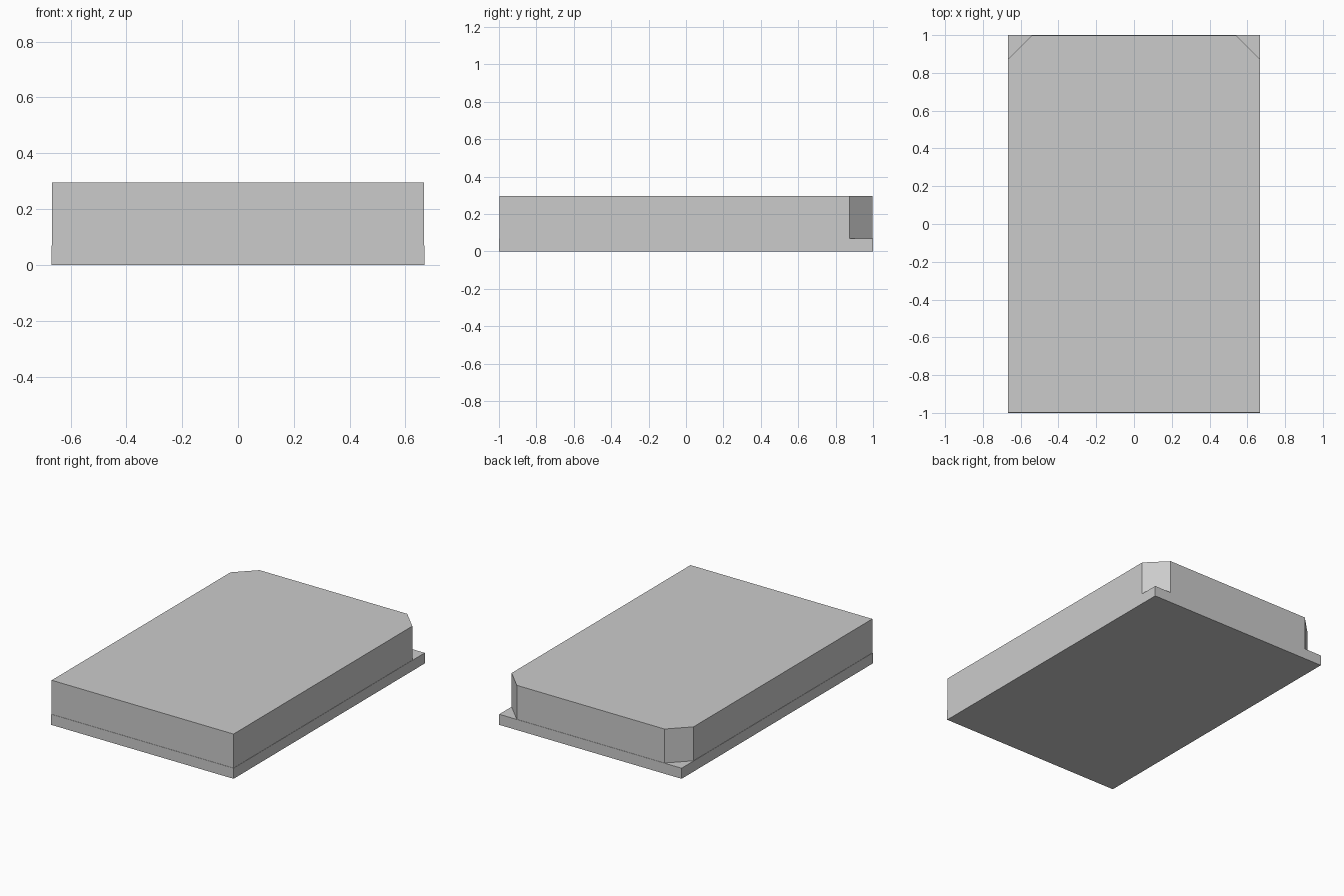
import bpy, bmesh

if "Cube" in bpy.data.objects:
    bpy.data.objects.remove(bpy.data.objects["Cube"])


def prism(name, outline, z0, z1):
    """Extrude a flat outline from z0 up to z1."""
    bm = bmesh.new()
    face = bm.faces.new([bm.verts.new((x, y, z0)) for x, y in outline])
    top = bmesh.ops.extrude_face_region(bm, geom=[face])["geom"]
    verts = [g for g in top if isinstance(g, bmesh.types.BMVert)]
    bmesh.ops.translate(bm, verts=verts, vec=(0, 0, z1 - z0))
    bmesh.ops.recalc_face_normals(bm, faces=bm.faces)
    mesh = bpy.data.meshes.new(name)
    bm.to_mesh(mesh)
    bm.free()
    obj = bpy.data.objects.new(name, mesh)
    bpy.context.collection.objects.link(obj)
    return obj


W, L = 0.668, 1.0        # half width, half length
BASE, TOP = 0.07, 0.295  # base plate top, slab top
CUT, INSET = 0.125, 0.002

# Thin rectangular base plate
prism("base_plate", [(-W, -L), (W, -L), (W, L), (-W, L)], 0, BASE)

# Thick slab, a hair smaller, with its two rear corners cut off
w, l = W - INSET, L - INSET
half = [(w, -l), (w, l - CUT), (w - CUT, l)]
prism("upper_slab", half + [(-x, y) for x, y in reversed(half)], BASE, TOP)
